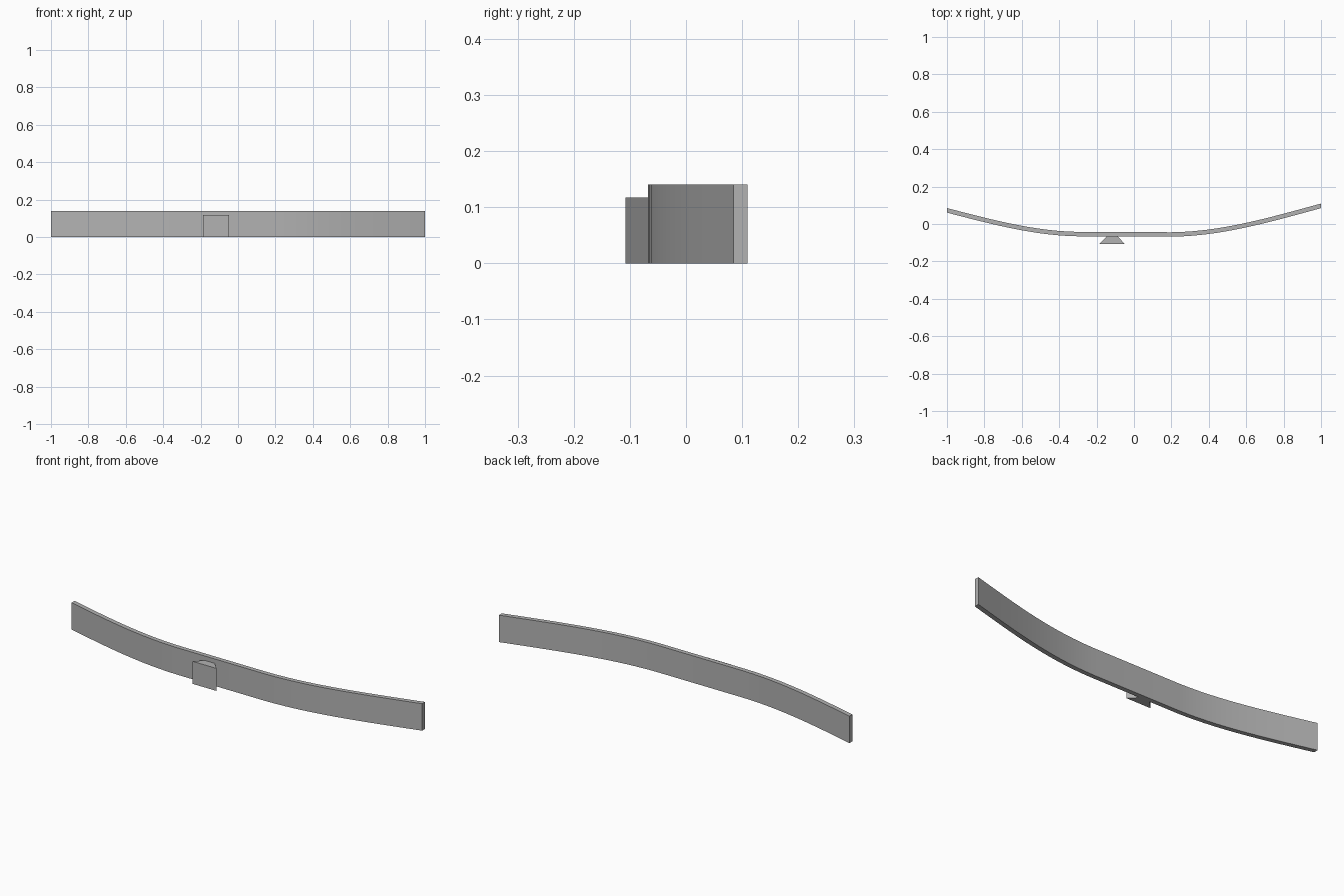
import bpy
import bmesh
from mathutils import Vector
from mathutils.geometry import interpolate_bezier

cube = bpy.data.objects.get("Cube")
if cube:
    bpy.data.objects.remove(cube, do_unlink=True)

grey = bpy.data.materials.new("plain grey")
grey.use_nodes = True
colour = (0.45, 0.45, 0.45, 1)
grey.diffuse_color = colour
grey.node_tree.nodes["Principled BSDF"].inputs["Base Color"].default_value = colour


def extrude_outline(name, outline, height):
    """Raise a closed ground outline into a solid."""
    bm = bmesh.new()
    face = bm.faces.new([bm.verts.new((x, y, 0)) for x, y in outline])
    raised = bmesh.ops.extrude_face_region(bm, geom=[face])["geom"]
    verts = [v for v in raised if isinstance(v, bmesh.types.BMVert)]
    bmesh.ops.translate(bm, verts=verts, vec=(0, 0, height))
    bmesh.ops.recalc_face_normals(bm, faces=bm.faces)
    mesh = bpy.data.meshes.new(name)
    bm.to_mesh(mesh)
    bm.free()
    mesh.materials.append(grey)
    obj = bpy.data.objects.new(name, mesh)
    bpy.context.collection.objects.link(obj)
    return obj


def span(*points):
    return interpolate_bezier(*[Vector((x, y, 0)) for x, y in points], 14)


# Centre line: curved left wing, straight middle, curved right wing
path = span((-1, 0.073), (-0.75, 0.008), (-0.53, -0.05), (-0.3, -0.054))
path += span((0.2, -0.056), (0.46, -0.053), (0.70, 0.015), (1, 0.097))

# Curved wall of even thickness with ends cut square to x
front, back = [], []
for i, p in enumerate(path):
    a, b = path[max(i - 1, 0)], path[min(i + 1, len(path) - 1)]
    slope = (b.y - a.y) / (b.x - a.x)
    half = 0.0118 * (1 + slope * slope) ** 0.5
    front.append((p.x, p.y - half))
    back.append((p.x, p.y + half))
wall = extrude_outline("curved_wall", front + back[::-1], 0.14)

# Tapered block on the front of the wall
block = extrude_outline(
    "front_block",
    [(-0.187, -0.108), (-0.048, -0.108), (-0.088, -0.066), (-0.145, -0.066)],
    0.117)

# Smooth the bends, keep the corners sharp
bpy.ops.object.select_all(action="DESELECT")
wall.select_set(True)
bpy.context.view_layer.objects.active = wall
bpy.ops.object.shade_smooth_by_angle(angle=0.5)
